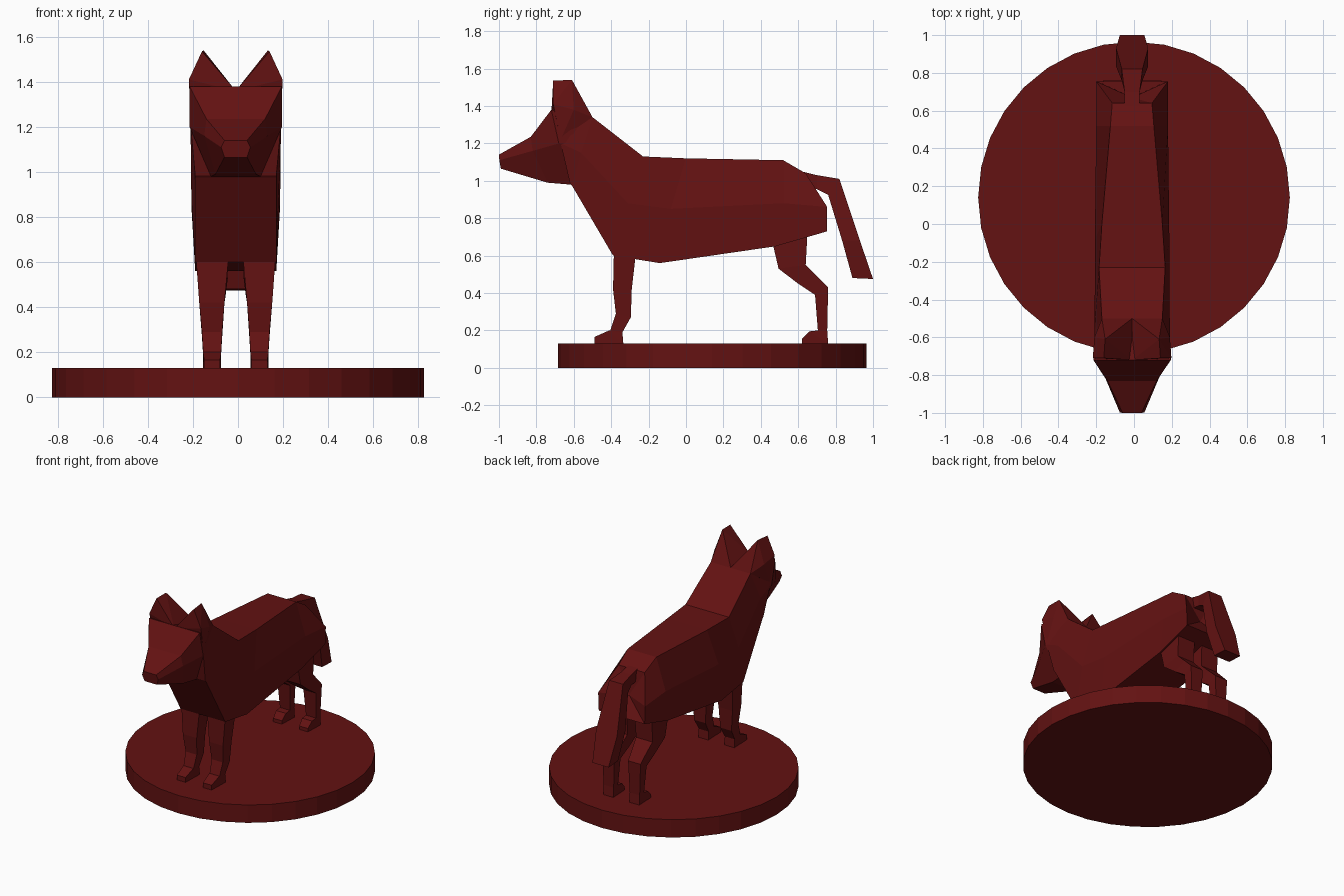
import bpy, bmesh
from mathutils import Vector

CX = -0.01  # the animal stands very slightly off the disc axis

mat = bpy.data.materials.new("dark red")
mat.diffuse_color = (0.125, 0.006, 0.006, 1)


def finish(bm, name):
    bmesh.ops.recalc_face_normals(bm, faces=bm.faces)
    me = bpy.data.meshes.new(name)
    bm.to_mesh(me)
    bm.free()
    me.materials.append(mat)
    ob = bpy.data.objects.new(name, me)
    bpy.context.collection.objects.link(ob)
    return ob


def loft(name, rings, end_point=None):
    """Skin closed rings of points; optionally close the end with a fan."""
    bm = bmesh.new()
    vs = [[bm.verts.new((x + CX, y, z)) for x, y, z in r] for r in rings]
    n = len(vs[0])
    for a, b in zip(vs, vs[1:]):
        for i in range(n):
            j = (i + 1) % n
            bm.faces.new((a[i], a[j], b[j], b[i]))
    bm.faces.new(vs[0])
    cap = bm.faces.new(vs[-1])
    if end_point:
        c = bmesh.ops.poke(bm, faces=[cap])["verts"][0]
        c.co = Vector(end_point)
    return finish(bm, name)


def hex_ring(top, mid, low):
    """Symmetric ring from three (half width, y, z) levels."""
    right = [top, mid, low]
    return right + [(-x, y, z) for x, y, z in reversed(right)]


# round base
bm = bmesh.new()
bmesh.ops.create_cone(bm, cap_ends=True, segments=32, radius1=0.825,
                      radius2=0.825, depth=0.13)
bmesh.ops.translate(bm, verts=bm.verts, vec=(0, 0.14, 0.065))
finish(bm, "round_base")

# neck, chest, trunk and haunches
loft("body", [
    hex_ring((0.18, -0.69, 1.36), (0.20, -0.67, 1.20), (0.18, -0.62, 0.985)),
    hex_ring((0.16, -0.50, 1.34), (0.20, -0.56, 1.15), (0.18, -0.61, 0.975)),
    hex_ring((0.175, -0.23, 1.13), (0.197, -0.31, 0.88), (0.18, -0.39, 0.60)),
    hex_ring((0.16, 0.00, 1.12), (0.197, -0.08, 0.85), (0.18, -0.14, 0.56)),
    hex_ring((0.115, 0.52, 1.11), (0.19, 0.52, 0.88), (0.18, 0.48, 0.65)),
    hex_ring((0.105, 0.64, 1.04), (0.19, 0.755, 0.86), (0.185, 0.755, 0.73)),
], end_point=(CX, 0.67, 0.86))

# head with tapered snout
loft("head", [
    hex_ring((0.05, -1.00, 1.14), (0.065, -0.998, 1.11), (0.05, -0.99, 1.065)),
    hex_ring((0.13, -0.83, 1.235), (0.14, -0.82, 1.16), (0.09, -0.74, 0.99)),
    hex_ring((0.205, -0.72, 1.38), (0.205, -0.68, 1.20), (0.11, -0.62, 0.98)),
    hex_ring((0.16, -0.52, 1.33), (0.18, -0.55, 1.20), (0.10, -0.58, 1.00)),
])

# ears sweeping back into the neck
ear = [(0, -0.72, 1.36), (0.208, -0.71, 1.41), (0.15, -0.71, 1.535),
       (0.143, -0.61, 1.54), (0, -0.50, 1.34), (0.16, -0.50, 1.34),
       (0.20, -0.60, 1.38), (0.20, -0.67, 1.22)]
for s, side in ((1, "left"), (-1, "right")):
    bm = bmesh.new()
    for x, y, z in ear:
        bm.verts.new((s * x + CX, y, z))
    bmesh.ops.convex_hull(bm, input=bm.verts)
    finish(bm, side + "_ear")


# legs: (front y, front z, back y, back z, inner x, outer x) down to the toe
def leg(name, rows):
    for s, side in ((1, "left"), (-1, "right")):
        loft(side + "_" + name, [
            [(s * a, fy, fz), (s * b, fy, fz), (s * b, by, bz), (s * a, by, bz)]
            for fy, fz, by, bz, a, b in rows])


leg("front_leg", [
    (-0.385, 0.64, -0.265, 0.64, 0.03, 0.178),
    (-0.39, 0.42, -0.29, 0.42, 0.05, 0.162),
    (-0.375, 0.29, -0.295, 0.27, 0.06, 0.15),
    (-0.405, 0.20, -0.34, 0.19, 0.065, 0.145),
    (-0.415, 0.198, -0.335, 0.13, 0.065, 0.145),
    (-0.49, 0.165, -0.49, 0.13, 0.07, 0.14),
])
leg("back_leg", [
    (0.46, 0.68, 0.65, 0.73, 0.03, 0.17),
    (0.495, 0.53, 0.64, 0.55, 0.035, 0.168),
    (0.60, 0.45, 0.70, 0.49, 0.045, 0.16),
    (0.69, 0.39, 0.76, 0.43, 0.055, 0.155),
    (0.705, 0.20, 0.755, 0.20, 0.065, 0.145),
    (0.66, 0.195, 0.76, 0.13, 0.065, 0.145),
    (0.62, 0.155, 0.62, 0.13, 0.07, 0.14),
])

# drooping tail: (upper y, z, lower y, z, half width)
tail = [(0.60, 1.055, 0.64, 0.96, 0.04), (0.70, 1.03, 0.70, 0.955, 0.04),
        (0.82, 1.01, 0.76, 0.925, 0.055), (0.93, 0.68, 0.835, 0.68, 0.085),
        (1.00, 0.475, 0.89, 0.48, 0.065)]
loft("tail", [[(-w, uy, uz), (w, uy, uz), (w, ly, lz), (-w, ly, lz)]
              for uy, uz, ly, lz, w in tail])
